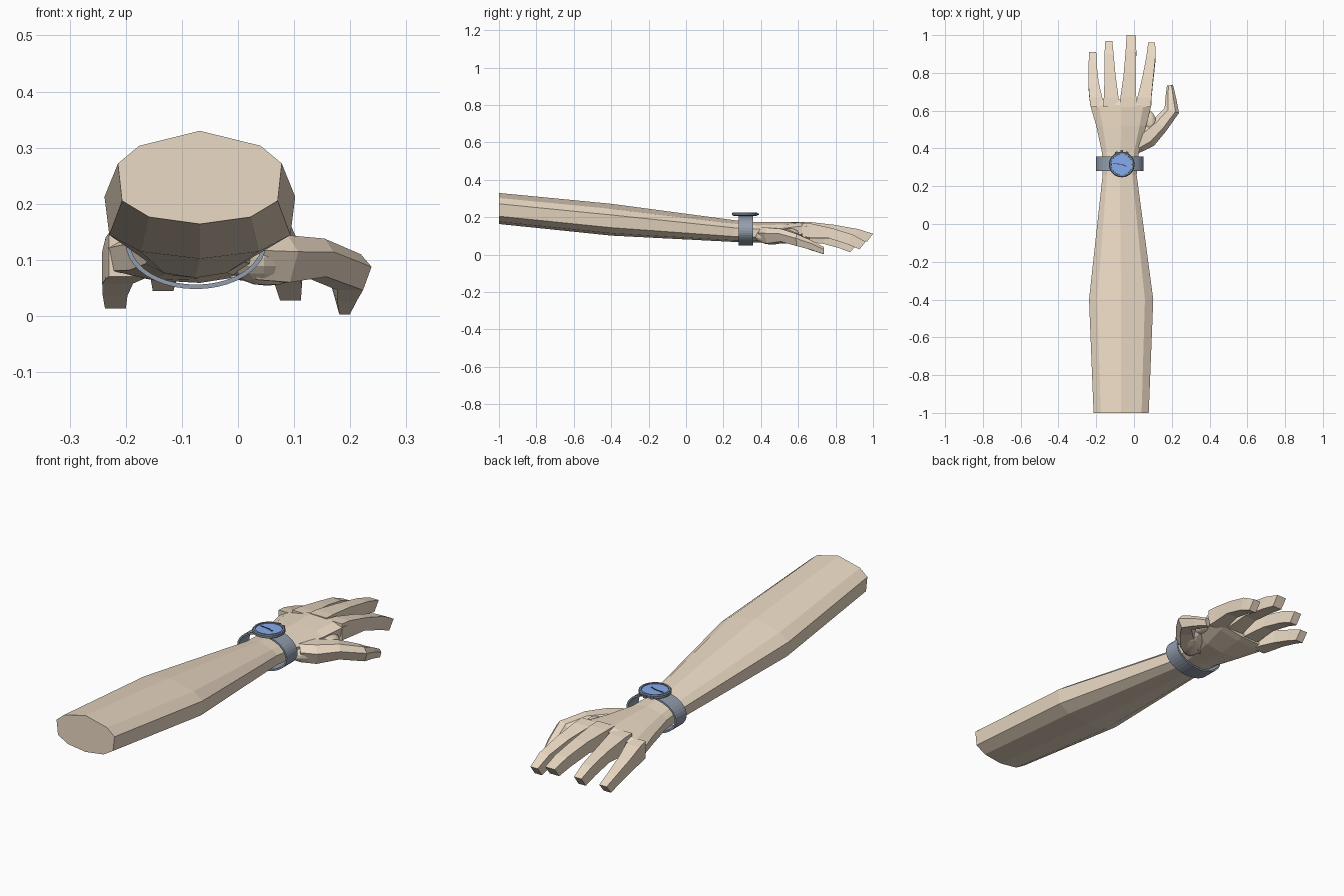
import bpy, bmesh, math
from mathutils import Vector, Matrix


def material(name, rgb):
    m = bpy.data.materials.new(name)
    m.diffuse_color = (*rgb, 1)
    return m


SKIN = material("skin", (0.83, 0.70, 0.55))
STRAP = material("strap_blue_grey", (0.29, 0.34, 0.42))
RIM = material("dark_metal", (0.20, 0.25, 0.31))
DIAL = material("dial_blue", (0.24, 0.40, 0.85))
DARK = material("dark", (0.05, 0.06, 0.12))


def finish(bm, name, mat):
    bmesh.ops.recalc_face_normals(bm, faces=bm.faces)
    me = bpy.data.meshes.new(name)
    bm.to_mesh(me)
    bm.free()
    ob = bpy.data.objects.new(name, me)
    me.materials.append(mat)
    bpy.context.collection.objects.link(ob)
    return ob


def loft(name, rings, mat, closed=False):
    """Skin a list of point rings; cap the ends unless the loft is closed."""
    bm = bmesh.new()
    vs = [[bm.verts.new(p) for p in r] for r in rings]
    n = len(rings[0])
    for a, b in zip(vs, vs[1:] + (vs[:1] if closed else [])):
        for i in range(n):
            j = (i + 1) % n
            bm.faces.new((a[i], a[j], b[j], b[i]))
    if not closed:
        bm.faces.new(vs[0])
        bm.faces.new(vs[-1])
    return finish(bm, name, mat)


def circle(c, r, z, n=32):
    return [(c[0] + r * math.cos(2 * math.pi * i / n),
             c[1] + r * math.sin(2 * math.pi * i / n), z) for i in range(n)]


def box(name, loc, size, mat, turn=0):
    bm = bmesh.new()
    bmesh.ops.create_cube(bm, size=1, matrix=Matrix.Translation(loc)
                          @ Matrix.Rotation(turn, 4, 'Z') @ Matrix.Diagonal((*size, 1)))
    return finish(bm, name, mat)


# Forearm and palm: one faceted section swept from elbow to knuckles
half = [(0, 1), (0.74, 0.68), (1, 0.3), (0.95, -0.5), (0.62, -0.85), (0, -1)]
section = half + [(-x, z) for x, z in half[-2:0:-1]]
arm = [  # y, centre x, half width, centre z, half height, roll towards little finger
    (-1.0, -0.068, 0.146, 0.247, 0.083, 0),
    (-0.4, -0.068, 0.170, 0.187, 0.085, 0),
    (0.26, -0.076, 0.090, 0.126, 0.058, 0),
    (0.38, -0.072, 0.098, 0.120, 0.054, 0),
    (0.52, -0.068, 0.132, 0.117, 0.058, 0.05),
    (0.63, -0.070, 0.162, 0.122, 0.052, 0.10),
    (0.66, -0.070, 0.162, 0.120, 0.042, 0.10)]
loft("forearm_and_palm",
     [[(cx + x * w, y, cz + z * h + x * w * k) for x, z in section]
      for y, cx, w, cz, h, k in arm], SKIN)

# Fingers: square tapering lofts, each ring is y, x0, x1, z0, z1
fingers = {
    "index": [(0.62, 0.012, 0.090, 0.095, 0.170), (0.67, 0.018, 0.092, 0.092, 0.166),
              (0.78, 0.045, 0.103, 0.088, 0.142), (0.89, 0.066, 0.114, 0.055, 0.108),
              (0.96, 0.075, 0.112, 0.028, 0.070)],
    "middle": [(0.62, -0.075, 0.012, 0.090, 0.176), (0.67, -0.072, 0.012, 0.094, 0.174),
               (0.79, -0.055, 0.010, 0.105, 0.160), (0.92, -0.044, 0.012, 0.085, 0.137),
               (1.0, -0.039, 0.009, 0.070, 0.112)],
    "ring": [(0.62, -0.162, -0.078, 0.080, 0.166), (0.67, -0.160, -0.082, 0.084, 0.162),
             (0.79, -0.155, -0.098, 0.088, 0.142), (0.90, -0.156, -0.108, 0.068, 0.118),
             (0.97, -0.152, -0.115, 0.045, 0.088)],
    "little": [(0.62, -0.230, -0.165, 0.070, 0.148), (0.67, -0.236, -0.168, 0.066, 0.140),
               (0.75, -0.242, -0.187, 0.058, 0.115), (0.84, -0.241, -0.197, 0.036, 0.082),
               (0.91, -0.237, -0.200, 0.013, 0.052)]}
for name, rings in fingers.items():
    pts = []
    for i, (y, a, b, lo, hi) in enumerate(rings):
        yl = y - 0.008 * i          # lower edge leans back as the finger bends
        pts.append([(a, yl, lo), (b, yl, lo), (b, y, hi), (a, y, hi)])
    loft(name + "_finger", pts, SKIN)

# Thumb: six-sided loft along a bent path (centre, direction, half width, half height)
thumb = [((0.01, 0.42, 0.105), 45, 0.050, 0.040), ((0.07, 0.46, 0.102), 40, 0.058, 0.042),
         ((0.138, 0.525, 0.104), 45, 0.046, 0.034), ((0.200, 0.600, 0.078), 72, 0.040, 0.032),
         ((0.194, 0.665, 0.052), 100, 0.029, 0.026), ((0.190, 0.735, 0.022), 100, 0.016, 0.019)]
rings = []
for c, ang, w, h in thumb:
    side = Vector((math.sin(math.radians(ang)), -math.cos(math.radians(ang)), 0))
    rings.append([Vector(c) + side * w * x + Vector((0, 0, h * z)) for x, z in
                  ((1, 0.3), (0.5, 1), (-0.5, 1), (-1, 0.2), (-0.6, -1), (0.6, -1))])
loft("thumb", rings, SKIN)

# Rounded muscle and web at the thumb base
for name, loc, size, turn in (("thumb_muscle", (0.052, 0.46, 0.097), (0.048, 0.105, 0.043), -0.6),
                              ("thumb_web", (0.085, 0.545, 0.115), (0.032, 0.06, 0.026), 0.2)):
    bm = bmesh.new()
    bmesh.ops.create_uvsphere(bm, u_segments=14, v_segments=9, radius=1,
                              matrix=Matrix.Translation(loc) @ Matrix.Rotation(turn, 4, 'Z')
                              @ Matrix.Diagonal((*size, 1)))
    finish(bm, name, SKIN)

# Watch strap: elliptical band around the wrist
rings = []
for i in range(40):
    t = 2 * math.pi * i / 40
    c, s = math.cos(t), math.sin(t)
    rings.append([(-0.075 + (0.125 - d) * c, y, 0.129 + (0.081 - d) * s)
                  for d, y in ((0, 0.28), (0, 0.357), (0.008, 0.357), (0.008, 0.28))])
loft("watch_strap", rings, STRAP, closed=True)

# Watch case with raised rim, dial and hands
C = (-0.065, 0.315)
loft("watch_case", [circle(C, r, z) for r, z in
                    ((0.060, 0.207), (0.068, 0.211), (0.068, 0.222), (0.064, 0.226),
                     (0.056, 0.226), (0.055, 0.219))], RIM)
loft("watch_dial", [circle(C, 0.0555, z) for z in (0.217, 0.222)], DIAL)
box("minute_hand", (C[0] - 0.022, C[1] + 0.003, 0.223), (0.046, 0.004, 0.003), DARK, -0.1)
box("hour_hand", (C[0] + 0.011, C[1] - 0.004, 0.223), (0.028, 0.005, 0.003), DARK, -0.4)

# Winding crown and side buttons
for i, (x, y) in enumerate(((-0.027, 0.374), (0, 0.382), (0.027, 0.374))):
    box("watch_button_%d" % i, (C[0] + x, y, 0.216), (0.014, 0.018, 0.010), RIM, -x * 16)
